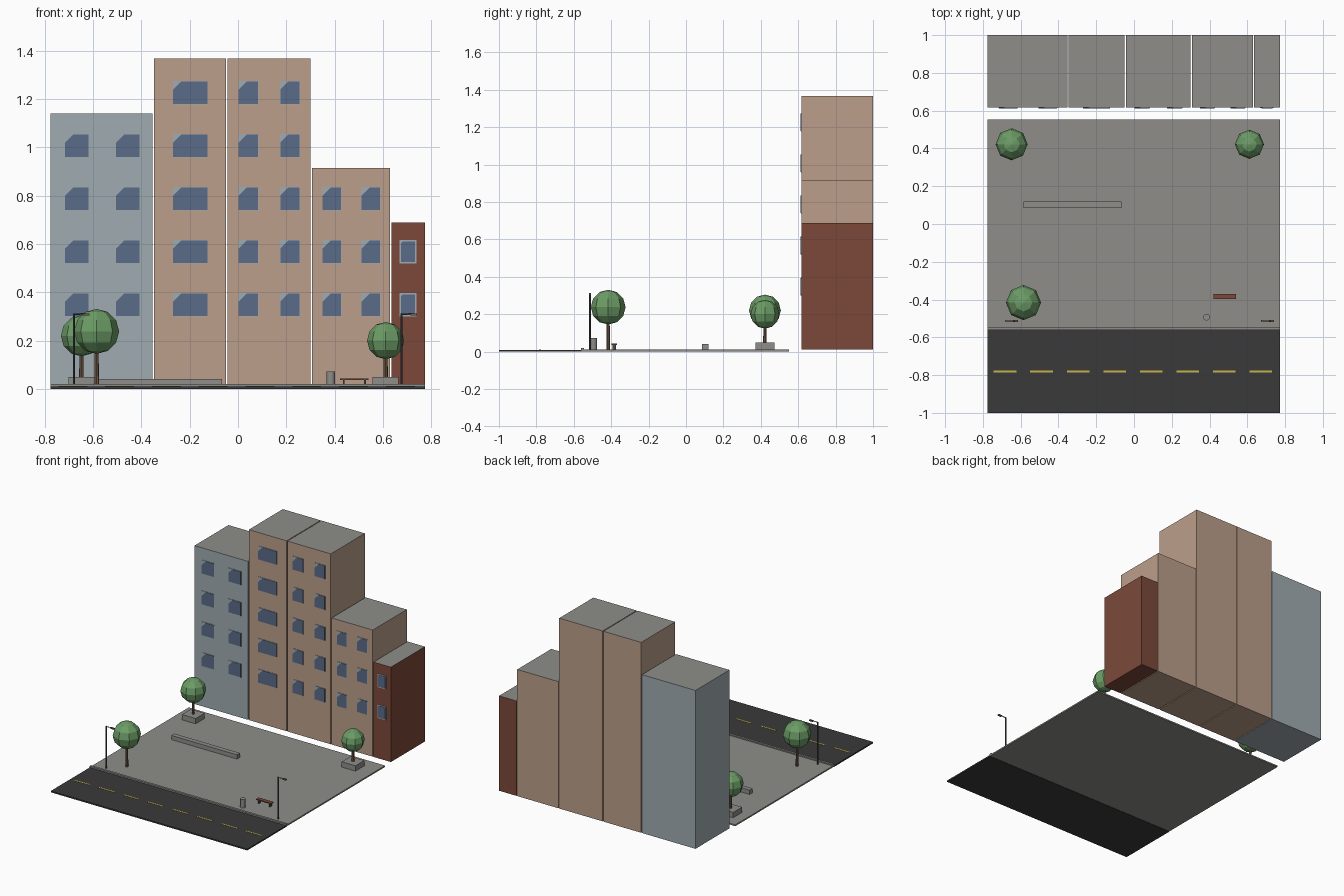
import bpy, bmesh, math
from mathutils import Matrix, Vector

if "Cube" in bpy.data.objects:
    bpy.data.objects.remove(bpy.data.objects["Cube"], do_unlink=True)


def material(name, rgb):
    col = [((c / 255 + 0.055) / 1.055) ** 2.4 for c in rgb] + [1.0]
    m = bpy.data.materials.new(name)
    m.use_nodes = True
    m.diffuse_color = col
    b = next(n for n in m.node_tree.nodes if n.type == 'BSDF_PRINCIPLED')
    b.inputs["Base Color"].default_value = col
    b.inputs["Roughness"].default_value = 0.9
    return m


PALE = material("pale blue plaster", (160, 172, 177))
TAN = material("tan plaster", (187, 159, 139))
BRICK = material("red brown", (124, 73, 58))
GREY = material("concrete grey", (142, 141, 137))
ASPHALT = material("asphalt", (58, 58, 58))
YELLOW = material("road yellow", (205, 180, 75))
GLASS = material("window blue", (90, 107, 136))
GREEN = material("leaf green", (108, 156, 102))
WOOD = material("trunk brown", (122, 92, 72))
METAL = material("dark metal", (72, 74, 76))


def finish(name, bm, *mats):
    me = bpy.data.meshes.new(name)
    bmesh.ops.recalc_face_normals(bm, faces=bm.faces)
    bm.to_mesh(me)
    bm.free()
    for m in mats:
        me.materials.append(m)
    ob = bpy.data.objects.new(name, me)
    bpy.context.collection.objects.link(ob)
    return ob


def add_box(bm, x0, x1, y0, y1, z0, z1):
    mat = Matrix.Translation(((x0 + x1) / 2, (y0 + y1) / 2, (z0 + z1) / 2)) @ \
        Matrix.Diagonal((x1 - x0, y1 - y0, z1 - z0, 1))
    bmesh.ops.create_cube(bm, size=1, matrix=mat)


def box(name, m, *dims):
    bm = bmesh.new()
    add_box(bm, *dims)
    return finish(name, bm, m)


def add_rod(bm, a, b, r, sides=8, r2=None):
    a, b = Vector(a), Vector(b)
    d = b - a
    mat = Matrix.Translation((a + b) / 2) @ d.to_track_quat('Z', 'Y').to_matrix().to_4x4()
    bmesh.ops.create_cone(bm, cap_ends=True, segments=sides, radius1=r,
                          radius2=r if r2 is None else r2, depth=d.length, matrix=mat)


# Ground: road, pavement, kerb and lane dashes
X0, X1 = -0.775, 0.773
box("road", ASPHALT, X0, X1, -1.0, -0.56, 0.0, 0.010)
box("pavement", GREY, X0, X1, -0.56, 0.552, 0.002, 0.012)
box("kerb", GREY, X0, X1, -0.562, -0.546, 0.002, 0.020)
bm = bmesh.new()
for i in range(8):
    x = -0.743 + 0.1935 * i
    add_box(bm, x, x + 0.12, -0.785, -0.775, 0.009, 0.012)
finish("lane_dashes", bm, YELLOW)

# Buildings: name, wall, x range, height, window columns, rows
FRONT, BACK, BASE = 0.617, 1.0, 0.012
BUILDINGS = [
    ("left_building", PALE, -0.775, -0.353, 1.140, [(-0.717, -0.617), (-0.506, -0.406)], 4),
    ("tall_left_building", TAN, -0.347, -0.049, 1.368, [(-0.270, -0.126)], 5),
    ("tall_right_building", TAN, -0.043, 0.299, 1.368, [(0.002, 0.084), (0.174, 0.256)], 5),
    ("middle_building", TAN, 0.306, 0.630, 0.914, [(0.349, 0.428), (0.510, 0.589)], 3),
    ("right_building", BRICK, 0.636, 0.773, 0.688, [(0.668, 0.738)], 2),
]


def add_pane(bm, x0, x1, z0, z1, y, cut):
    # glass with its upper left corner cut away
    pts = [(x0, z0), (x1, z0), (x1, z1), (x0 + cut, z1), (x0, z1 - cut)]
    front = [bm.verts.new((x, y, z)) for x, z in pts]
    back = [bm.verts.new((x, FRONT, z)) for x, z in pts]
    bm.faces.new(front)
    for i in range(5):
        j = (i + 1) % 5
        bm.faces.new((front[i], front[j], back[j], back[i]))


for name, wall, x0, x1, h, cols, rows in BUILDINGS:
    bm = bmesh.new()
    add_box(bm, x0, x1, FRONT, BACK, BASE, h)
    ob = finish(name, bm, wall, GREY)
    for p in ob.data.polygons:
        p.material_index = 1 if p.normal.z > 0.5 else 0
    frames, panes = bmesh.new(), bmesh.new()
    narrow = name == "right_building"
    e = 0.006 if narrow else 0.001
    for r in range(rows):
        z = 0.300 + 0.2195 * r
        for a, b in cols:
            add_box(frames, a, b, FRONT - 0.003, FRONT, z, z + 0.096)
            add_pane(panes, a + e, b - e, z + e, z + 0.096 - e, FRONT - 0.005,
                     0.008 if narrow else 0.034)
    finish(name + "_window_frames", frames, PALE)
    finish(name + "_window_glass", panes, GLASS)

# Trees: name, x, y, crown height, crown radius, has planter
for name, x, y, z, r, planter in [
    ("back_left", -0.648, 0.422, 0.220, 0.085, True),
    ("back_right", 0.611, 0.422, 0.200, 0.077, True),
    ("front_left", -0.585, -0.416, 0.238, 0.093, False),
]:
    bm = bmesh.new()
    add_rod(bm, (x, y, 0.012), (x, y, z), 0.010, 8, 0.007)
    finish(name + "_trunk", bm, WOOD)
    bm = bmesh.new()
    bmesh.ops.create_uvsphere(bm, u_segments=8, v_segments=6, radius=r,
                              matrix=Matrix.Translation((x, y, z)))
    finish(name + "_crown", bm, GREEN)
    if planter:
        box(name + "_planter", GREY, x - 0.054, x + 0.054, y - 0.05, y + 0.05, 0.012, 0.050)

# Low wall
box("low_wall", GREY, -0.585, -0.067, 0.085, 0.119, 0.012, 0.042)

# Bench
box("bench_seat", BRICK, 0.422, 0.540, -0.398, -0.370, 0.036, 0.043)
bm = bmesh.new()
for x in (0.434, 0.522):
    add_box(bm, x, x + 0.007, -0.394, -0.374, 0.012, 0.036)
finish("bench_legs", bm, METAL)

# Litter bin
bm = bmesh.new()
add_rod(bm, (0.384, -0.493, 0.012), (0.384, -0.493, 0.072), 0.018, 12)
bin_ob = finish("litter_bin", bm, GREY)
bpy.context.view_layer.objects.active = bin_ob
bin_ob.select_set(True)
bpy.ops.object.shade_smooth_by_angle()

# Street lamps
for side, x in (("right", -0.679), ("left", 0.676)):
    bm = bmesh.new()
    add_rod(bm, (x, -0.513, 0.012), (x, -0.513, 0.312), 0.0045)
    add_rod(bm, (x, -0.513, 0.308), (x + 0.05, -0.513, 0.312), 0.003, 6)
    finish(side + "_lamp_post", bm, METAL)
    box(side + "_lamp_head", WOOD, x + 0.038, x + 0.064, -0.519, -0.507, 0.304, 0.313)
